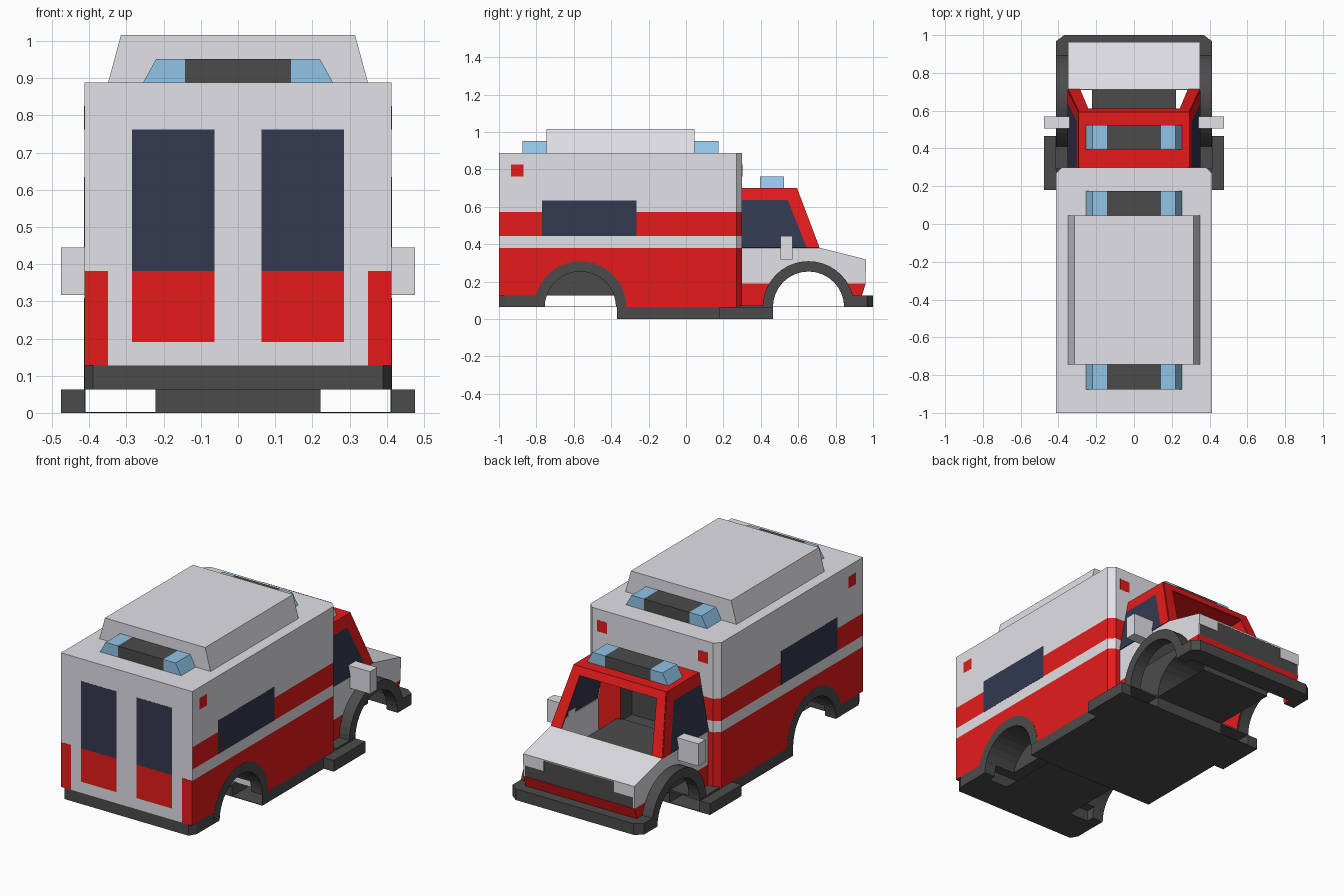
import bpy, bmesh, math
from mathutils import Vector

if "Cube" in bpy.data.objects:
    bpy.data.objects.remove(bpy.data.objects["Cube"])

# Palette, shared by every part in the same slot order
GREY, RED, NAVY, DARK, BLUE = range(5)
PALETTE = [("pale_grey", (225, 225, 231)), ("signal_red", (230, 27, 27)), ("window_navy", (50, 57, 80)),
           ("dark_grey", (75, 75, 75)), ("lamp_blue", (144, 196, 230))]
MATS = []
for label, rgb in PALETTE:
    m = bpy.data.materials.new(label)
    m.use_nodes = True
    col = [((c / 255 + 0.055) / 1.055) ** 2.4 for c in rgb] + [1]
    m.diffuse_color = col
    bsdf = next(n for n in m.node_tree.nodes if n.type == "BSDF_PRINCIPLED")
    bsdf.inputs["Base Color"].default_value = col
    bsdf.inputs["Roughness"].default_value = 0.8
    MATS.append(m)


def finish(name, bm, rule):
    """Turn a bmesh into an object; rule is a slot or a function of a face."""
    bmesh.ops.recalc_face_normals(bm, faces=bm.faces)
    bm.normal_update()
    for f in bm.faces:
        f.material_index = rule(f) if callable(rule) else rule
    me = bpy.data.meshes.new(name)
    bm.to_mesh(me)
    bm.free()
    for m in MATS:
        me.materials.append(m)
    ob = bpy.data.objects.new(name, me)
    bpy.context.collection.objects.link(ob)
    return ob


def prism(name, pts, axis, lo, hi, rule, cuts=()):
    """Extrude a 2D outline along an axis, splitting it at (axis, value) cuts."""
    bm = bmesh.new()
    place = {"x": lambda a, b, h: (h, a, b), "y": lambda a, b, h: (a, h, b), "z": lambda a, b, h: (a, b, h)}[axis]
    ends = [[bm.verts.new(place(a, b, h)) for a, b in pts] for h in (lo, hi)]
    for ring in ends:
        bm.faces.new(ring)
    for i in range(len(pts)):
        j = (i + 1) % len(pts)
        bm.faces.new((ends[0][i], ends[0][j], ends[1][j], ends[1][i]))
    for ax, v in cuts:
        no = Vector([float(ax == c) for c in "xyz"])
        bmesh.ops.bisect_plane(bm, geom=bm.verts[:] + bm.edges[:] + bm.faces[:], plane_co=no * v, plane_no=no)
    return finish(name, bm, rule)


def box(name, x, y, z, rule):
    return prism(name, [(x[0], y[0]), (x[1], y[0]), (x[1], y[1]), (x[0], y[1])], "z", z[0], z[1], rule)


def panel(name, pts, rule, thick=0.008):
    """A thin sheet centred on the given outline."""
    bm = bmesh.new()
    f = bm.faces.new([bm.verts.new(p) for p in pts])
    f.normal_update()
    n = f.normal.copy()
    bmesh.ops.translate(bm, verts=bm.verts, vec=n * thick / 2)
    ext = bmesh.ops.extrude_face_region(bm, geom=[f], use_keep_orig=True)
    moved = [g for g in ext["geom"] if isinstance(g, bmesh.types.BMVert)]
    bmesh.ops.translate(bm, verts=moved, vec=-n * thick)
    return finish(name, bm, rule)


def carve(ob, cutters):
    """Subtract the cutters and remove them."""
    for c in cutters:
        mod = ob.modifiers.new("cut", "BOOLEAN")
        mod.operation, mod.solver, mod.object = "DIFFERENCE", "EXACT", c
    bpy.context.view_layer.update()
    dg = bpy.context.evaluated_depsgraph_get()
    me = bpy.data.meshes.new_from_object(ob.evaluated_get(dg))
    ob.modifiers.clear()
    ob.data = me
    for c in cutters:
        bpy.data.objects.remove(c)


# Everything sits on a regular module
U = 2 / 31.5
SIDES = (("left", 1), ("right", -1))
REAR_AXLE, FRONT_AXLE, R_IN, R_OUT = -0.565, 0.655, 3 * U, 3.87 * U
SILL, FLOOR, BELT, HALF, CAB, CORE = U, 2 * U, 6 * U, 6.5 * U, 5.5 * U, 3.5 * U
HOOD, BODY_TOP, CAB_TOP = 5 * U, 14 * U, 11 * U


def span(s, a, b):
    return sorted((s * a, s * b))


def circle(yc, r, n=32, turn=2):
    return [(yc + r * math.cos(math.pi * turn * i / n), SILL + r * math.sin(math.pi * turn * i / n))
            for i in range(n + (turn == 1))]


# Rear box body with striped sides
def body_rule(f):
    z = f.calc_center_median().z
    if f.normal.z < -0.9:
        return DARK
    if f.normal.y < -0.9:
        return GREY
    return RED if z < BELT or 7 * U < z < 9 * U else GREY


plan = [(-HALF, -1), (HALF, -1), (HALF, 0.27), (0.38, 0.3), (-0.38, 0.3), (-HALF, 0.27)]
body = prism("box_body", plan, "z", FLOOR, BODY_TOP, body_rule, [("z", BELT), ("z", 7 * U), ("z", 9 * U)])
wells = [prism("well_cutter", circle(REAR_AXLE, R_IN), "x", *span(s, CORE, 0.5), DARK) for _, s in SIDES]
carve(body, wells + [box("doorway_cutter", (-0.2, 0.2), (0.2, 0.4), (0.29, 0.685), DARK)])
skirt = [(-HALF, -0.33), (HALF, -0.33)] + plan[2:]
prism("body_skirt", skirt, "z", SILL, FLOOR, body_rule)

# Raised roof section
prism("raised_roof", [(-CAB, BODY_TOP), (CAB, BODY_TOP), (0.315, 16 * U), (-0.315, 16 * U)], "y", -0.745, 0.045, GREY)

# Light bars
for name, y, z in (("rear", -0.875, BODY_TOP), ("middle", 0.045, BODY_TOP), ("cab", 0.395, CAB_TOP)):
    prism(name + "_light_bar", [(-0.255, z), (0.255, z), (0.22, z + U), (-0.22, z + U)], "y", y, y + 0.13,
          lambda f: BLUE if abs(f.calc_center_median().x) > 0.144 else DARK, [("x", -0.143), ("x", 0.143)])

# Bumpers, chassis and floors
prism("rear_bumper", [(-HALF, -0.8), (-HALF, -0.96), (-0.39, -1), (0.39, -1), (HALF, -0.96), (HALF, -0.8)],
      "z", SILL, FLOOR, DARK)
prism("front_bumper", [(-HALF, 0.89), (-HALF, 0.968), (-0.37, 1), (0.37, 1), (HALF, 0.968), (HALF, 0.89)],
      "z", SILL, FLOOR, DARK)
box("chassis", (-CORE, CORE), (-0.37, 0.465), (0, SILL), DARK)
box("underfloor", (-HALF, HALF), (-0.37, 0.465), (0, 0.003), DARK)
box("cab_floor", (-CAB, CAB), (0.29, 0.46), (SILL, SILL + 0.01), DARK)
box("rear_underplate", (-CORE, CORE), (-0.81, -0.32), (SILL, SILL + 0.003), DARK)
box("front_underplate", (-CORE, CORE), (0.46, 0.85), (SILL, SILL + 0.003), DARK)

# Centre tunnel between the front wheels
tunnel = box("centre_tunnel", (-CORE, CORE), (0.29, 0.85), (SILL, 0.3), DARK)
carve(tunnel, [prism("tunnel_cutter", circle(FRONT_AXLE, R_IN), "x", -0.5, 0.5, DARK)])

# Cab roof, header, hood and nose
box("cab_roof", (-0.29, 0.29), (0.29, 0.59), (CAB_TOP - 0.01, CAB_TOP), RED)


def screen_y(z):
    return 0.71 - 0.12 * (z - BELT) / (CAB_TOP - BELT)


def lean_x(z):
    return CAB - 0.06 * (z - BELT) / (CAB_TOP - BELT)


panel("windscreen_header", [(-0.29, 0.59, CAB_TOP), (0.29, 0.59, CAB_TOP), (0.29, screen_y(0.655), 0.655),
                            (-0.29, screen_y(0.655), 0.655)], RED)
panel("hood", [(-CAB, 0.71, BELT - 0.003), (CAB, 0.71, BELT - 0.003), (CAB, 0.962, HOOD - 0.003),
               (-CAB, 0.962, HOOD - 0.003)], GREY)
panel("grille", [(-0.345, 0.955, 3 * U), (0.345, 0.955, 3 * U), (0.345, 0.955, HOOD), (-0.345, 0.955, HOOD)], DARK)
panel("nose_lower", [(-CAB, 0.957, 3 * U), (CAB, 0.957, 3 * U), (CAB, 0.937, FLOOR), (-CAB, 0.937, FLOOR)], RED)

for name, s in SIDES:
    # Rear doors: dark glass above red panels, red corner patches
    for part, x0, x1, z0, z1, mat in (("_door_window", U, 4.5 * U, BELT, 12 * U, NAVY),
                                      ("_door_panel", U, 4.5 * U, 3 * U, BELT, RED),
                                      ("_corner_patch", CAB, HALF, FLOOR, BELT, RED)):
        box(name + part, span(s, x0, x1), (-1.001, -0.999), (z0, z1), mat)

    # Side window, red marker squares and red wall beside the cab doorway
    skin = span(s, HALF - 0.002, HALF + 0.001)
    box(name + "_side_window", skin, (-0.77, -0.265), (7 * U, 10 * U), NAVY)
    box(name + "_side_marker", skin, (-0.935, -0.87), (12 * U, 13 * U), RED)
    box(name + "_front_marker", span(s, 4.5 * U, CAB), (0.298, 0.301), (12 * U, 13 * U), RED)
    wall = [(s * 0.2, FLOOR), (s * 0.34, FLOOR), (s * 0.34, BELT), (s * 0.285, 0.69), (s * 0.2, 0.69)]
    prism(name + "_cab_back_wall", wall, "y", 0.298, 0.302, RED)

    # Wheel arch flares
    for part, yc, edge in (("_rear_arch", REAR_AXLE, HALF + 0.001), ("_front_arch", FRONT_AXLE, HALF)):
        ring = circle(yc, R_OUT, 20, 1) + circle(yc, R_IN, 20, 1)[::-1]
        prism(name + part, ring, "x", *span(s, 0.345, edge), DARK)

    # Lower cab side with wheel opening
    profile = [(0.29, SILL), (0.29, BELT), (0.71, BELT), (0.96, HOOD), (0.96, 3 * U), (0.94, FLOOR), (0.9, SILL)]
    lower = prism(name + "_cab_side", profile, "x", *span(s, 0.34, CAB),
                  lambda f: RED if f.calc_center_median().z < 3 * U else GREY, [("z", 3 * U)])
    carve(lower, [prism("arch_cutter", circle(FRONT_AXLE, R_IN + 0.005), "x", *span(s, 0.3, 0.4), DARK)])

    # Upper cab side: glass, roof rail and front pillar
    for part, outline, mat in (
            ("_cab_window", [(0.29, BELT), (0.645, BELT), (0.545, 10 * U), (0.29, 10 * U)], NAVY),
            ("_roof_rail", [(0.29, 10 * U), (0.545, 10 * U), (0.59, CAB_TOP), (0.29, CAB_TOP)], RED),
            ("_pillar_side", [(0.645, BELT), (0.71, BELT), (0.59, CAB_TOP), (0.545, 10 * U)], RED)):
        panel(name + part, [(s * lean_x(z), y, z) for y, z in outline], mat)
    panel(name + "_pillar_front", [(s * CAB, 0.71, BELT), (s * 0.285, 0.71, BELT),
                                   (s * 0.235, 0.59, CAB_TOP), (s * 0.29, 0.59, CAB_TOP)], RED)

    # Headlamp, mirror, side sill and running board
    box(name + "_headlamp", span(s, CORE, CAB), (0.955, 0.963), (4 * U, HOOD), GREY)
    box(name + "_mirror", span(s, 0.34, 7.5 * U), (0.505, 0.57), (HOOD, 7 * U), GREY)
    box(name + "_side_sill", span(s, HALF - 0.003, HALF), (-0.37, 0.465), (0, SILL), DARK)
    box(name + "_running_board", span(s, HALF, 7.5 * U), (0.18, 0.465), (0, SILL), DARK)
    box(name + "_step", span(s, 0.34, HALF + 0.002), (0.29, 0.465), (SILL, SILL + 0.01), DARK)
